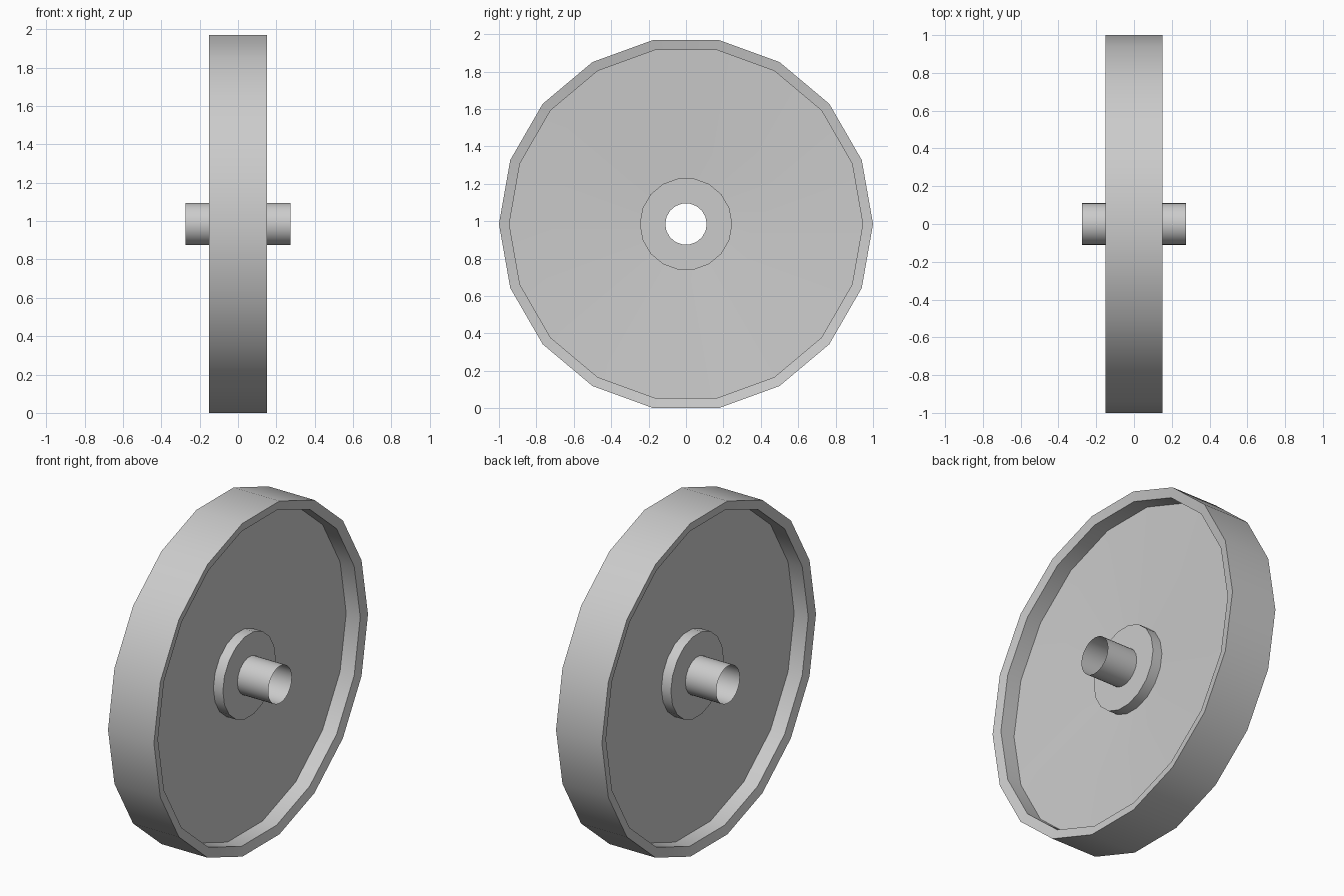
import bpy, bmesh
from math import cos, sin, pi, radians

if "Cube" in bpy.data.objects:
    bpy.data.objects.remove(bpy.data.objects["Cube"])

CENTRE_Z = cos(radians(10))  # an 18-sided wheel resting on a flat


def lathe(name, profile, sides, closed):
    """Spin (x, radius) points around the x axle."""
    bm = bmesh.new()
    rings = []
    for i in range(sides):
        a = 2 * pi * i / sides
        rings.append([bm.verts.new((x, r * cos(a), CENTRE_Z + r * sin(a)))
                      for x, r in profile])
    n = len(profile)
    for i in range(sides):
        a, b = rings[i], rings[(i + 1) % sides]
        for j in range(n if closed else n - 1):
            k = (j + 1) % n
            bm.faces.new((a[j], a[k], b[k], b[j]))
    bmesh.ops.recalc_face_normals(bm, faces=bm.faces)
    mesh = bpy.data.meshes.new(name)
    bm.to_mesh(mesh)
    bm.free()
    obj = bpy.data.objects.new(name, mesh)
    bpy.context.collection.objects.link(obj)
    bpy.ops.object.select_all(action='DESELECT')
    obj.select_set(True)
    bpy.context.view_layer.objects.active = obj
    bpy.ops.object.shade_smooth_by_angle(angle=radians(30 if sides < 30 else 40))
    return obj


# Half profile from tread to hub: rim lip, recess wall, dished disc, raised hub
half = [(0.15, 1.0), (0.138, 0.945), (0.046, 0.945),
        (0.012, 0.247), (0.074, 0.247), (0.074, 0.111)]
mirrored = [(-x, r) for x, r in reversed(half)]
lathe("wheel_disc", half + mirrored, 18, True)

# Open axle tube through the hub
lathe("axle_tube", [(-0.275, 0.11), (0.275, 0.11)], 36, False)
